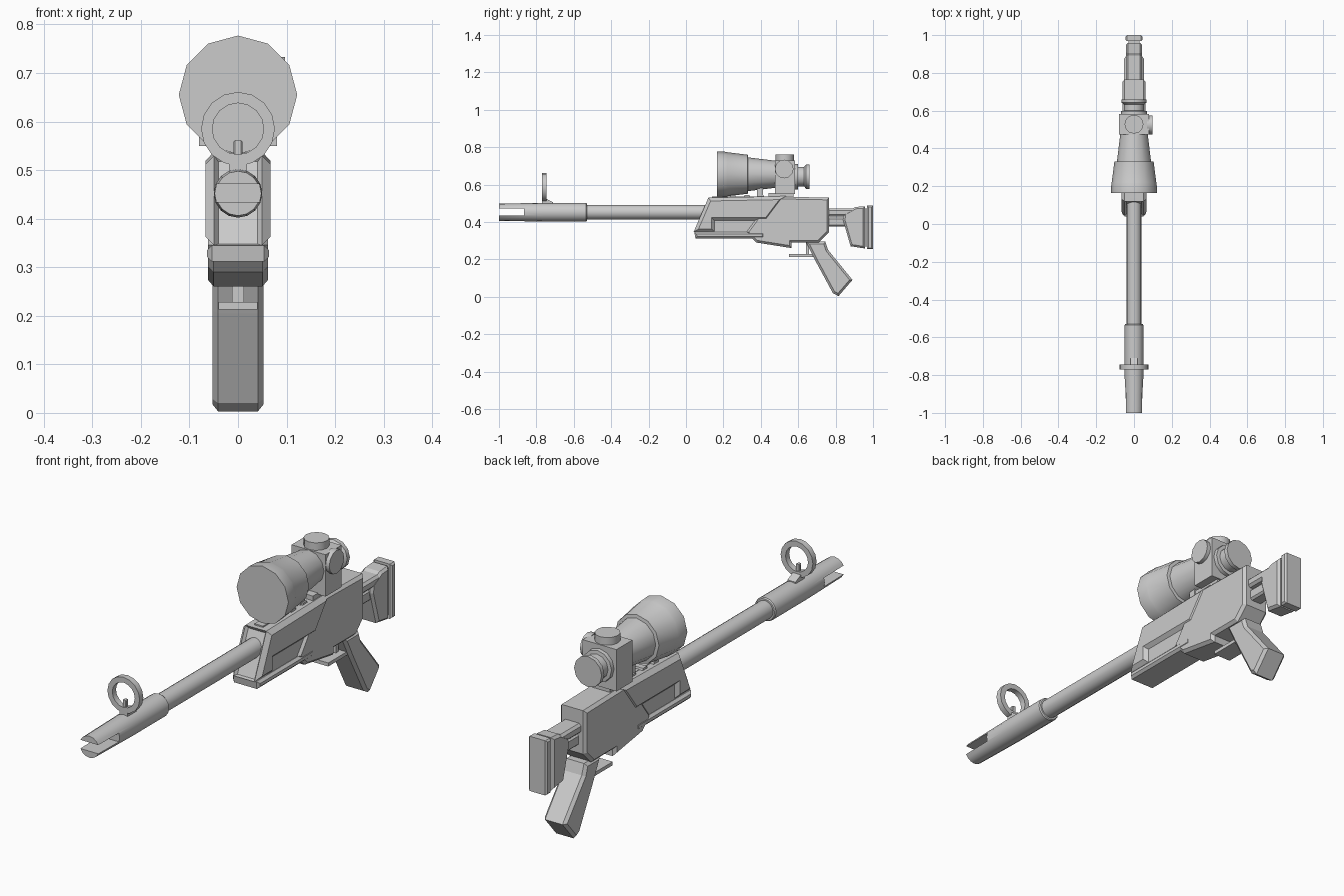
import bpy, bmesh, math
from mathutils import Vector

if "Cube" in bpy.data.objects:
    bpy.data.objects.remove(bpy.data.objects["Cube"])

grey = bpy.data.materials.new("plain_grey")
grey.diffuse_color = (0.6, 0.6, 0.6, 1)
grey.use_nodes = True
grey.node_tree.nodes["Principled BSDF"].inputs["Base Color"].default_value = grey.diffuse_color


def finish(name, bm):
    bmesh.ops.recalc_face_normals(bm, faces=bm.faces)
    me = bpy.data.meshes.new(name)
    bm.to_mesh(me)
    bm.free()
    me.materials.append(grey)
    ob = bpy.data.objects.new(name, me)
    bpy.context.collection.objects.link(ob)
    return ob


def smooth(ob):
    bpy.ops.object.select_all(action='DESELECT')
    ob.select_set(True)
    bpy.context.view_layer.objects.active = ob
    bpy.ops.object.shade_smooth_by_angle(angle=math.radians(35))
    return ob


def slab(name, profile, half, chamfer=0.0, front_recess=None):
    """Side outline (y, z) extruded across x, with chamfered outline."""
    bm = bmesh.new()
    a = [bm.verts.new((-half, y, z)) for y, z in profile]
    b = [bm.verts.new((half, y, z)) for y, z in profile]
    bm.faces.new(a)
    bm.faces.new(b[::-1])
    n = len(profile)
    for i in range(n):
        j = (i + 1) % n
        bm.faces.new((a[i], b[i], b[j], a[j]))
    bmesh.ops.recalc_face_normals(bm, faces=bm.faces)
    if chamfer:
        rim = [e for e in bm.edges
               if abs(e.verts[0].co.x - e.verts[1].co.x) < 1e-6]
        bmesh.ops.bevel(bm, geom=rim, offset=chamfer, segments=1,
                        profile=0.5, affect='EDGES')
    if front_recess:
        face = min(bm.faces, key=lambda f: f.calc_center_median().y)
        bmesh.ops.inset_region(bm, faces=[face], thickness=front_recess,
                               depth=0)
        shift = face.normal * -front_recess
        bmesh.ops.translate(bm, verts=face.verts, vec=shift)
    return finish(name, bm)


def box(name, half, y0, y1, z0, z1, chamfer=0.0):
    return slab(name, [(y0, z0), (y1, z0), (y1, z1), (y0, z1)], half, chamfer)


def lathe(name, profile, origin, axis='Y', sides=12, closed=False):
    """Turned part: profile of (distance along axis, radius)."""
    bm = bmesh.new()
    rings = []
    for d, r in profile:
        ring = []
        for i in range(sides):
            t = 2 * math.pi * i / sides
            s, c = r * math.sin(t), r * math.cos(t)
            p = {'Y': (s, d, c), 'Z': (s, c, d), 'X': (d, s, c)}[axis]
            ring.append(bm.verts.new(Vector(p) + Vector(origin)))
        rings.append(ring)
    pairs = list(zip(rings, rings[1:]))
    if closed:
        pairs.append((rings[-1], rings[0]))
    else:
        bm.faces.new(rings[0])
        bm.faces.new(rings[-1])
    for p, q in pairs:
        for i in range(sides):
            j = (i + 1) % sides
            bm.faces.new((p[i], p[j], q[j], q[i]))
    return smooth(finish(name, bm))


# Barrel and slotted muzzle
lathe("barrel", [(-0.54, 0.039), (0.2, 0.039)], (0, 0, 0.452), sides=16)
muzzle = lathe("muzzle", [(-1, 0.046), (-0.76, 0.05), (-0.535, 0.05),
                          (-0.53, 0.046)], (0, 0, 0.452), sides=16)
cutter = box("slot_cutter", 0.2, -1.1, -0.865, 0.434, 0.471)
cutter.hide_render = True
mod = muzzle.modifiers.new("slot", 'BOOLEAN')
mod.operation = 'DIFFERENCE'
mod.solver = 'EXACT'
mod.object = cutter
bpy.ops.object.select_all(action='DESELECT')
muzzle.select_set(True)
bpy.context.view_layer.objects.active = muzzle
bpy.ops.object.modifier_apply(modifier="slot")
bpy.data.objects.remove(cutter)

# Front ring sight
lathe("sight_ring", [(-0.77, 0.076), (-0.745, 0.076), (-0.745, 0.053),
                     (-0.77, 0.053)], (0, 0, 0.585), sides=16, closed=True)
slab("sight_base", [(-0.77, 0.49), (-0.71, 0.49), (-0.71, 0.505),
                    (-0.745, 0.523), (-0.77, 0.523)], 0.019)
box("sight_pin", 0.009, -0.765, -0.75, 0.52, 0.562, 0.003)

# Handguard: upper shell, recessed core and lower strip
slab("upper_shell", [(0.04, 0.345), (0.12, 0.53), (0.535, 0.538),
                     (0.435, 0.405), (0.155, 0.405), (0.155, 0.345)],
     0.067, 0.018, 0.012)
box("handguard_core", 0.052, 0.12, 0.45, 0.33, 0.45)
slab("lower_guard", [(0.05, 0.312), (0.42, 0.312), (0.42, 0.345),
                     (0.045, 0.345)], 0.064, 0.01)

# Receiver
slab("receiver", [(0.32, 0.345), (0.365, 0.405), (0.43, 0.5), (0.5, 0.535),
                  (0.765, 0.53), (0.765, 0.345), (0.71, 0.29), (0.565, 0.29),
                  (0.565, 0.26), (0.375, 0.29)], 0.062, 0.012)

# Top rail
box("rail", 0.02, 0.14, 0.5, 0.51, 0.536)
for i in range(3):
    y = 0.23 + 0.075 * i
    slab("rail_tooth_%d" % i, [(y, 0.52), (y + 0.042, 0.52),
                               (y + 0.034, 0.543), (y + 0.008, 0.543)], 0.035)

# Scope
SC = (0, 0, 0.655)
lathe("scope_bell", [(0.165, 0.122), (0.215, 0.12), (0.22, 0.118),
                     (0.33, 0.104), (0.332, 0.09), (0.49, 0.071)], SC)
box("scope_turret", 0.08, 0.475, 0.582, 0.55, 0.728)
lathe("top_knob", [(0.72, 0.05), (0.76, 0.05)], (0, 0.528, 0), 'Z')
lathe("side_knob", [(0.07, 0.05), (0.097, 0.05)], (0, 0.525, 0.683), 'X')
lathe("eyepiece", [(0.57, 0.07), (0.598, 0.068), (0.6, 0.053), (0.632, 0.053),
                   (0.642, 0.065), (0.66, 0.065)], (0, 0, 0.642))
box("scope_front_mount", 0.028, 0.38, 0.412, 0.525, 0.6)
box("scope_rear_mount", 0.045, 0.44, 0.575, 0.525, 0.556)

# Grip, trigger and guard
slab("grip", [(0.64, 0.295), (0.745, 0.295), (0.76, 0.25), (0.89, 0.09),
              (0.815, 0.003), (0.785, 0.02), (0.685, 0.205)], 0.053, 0.012)
box("trigger_guard", 0.04, 0.55, 0.69, 0.213, 0.228)
box("trigger", 0.012, 0.642, 0.658, 0.225, 0.3)

# Shoulder stock
box("upper_stock_rod", 0.042, 0.75, 0.9, 0.43, 0.472, 0.01)
box("lower_stock_rod", 0.03, 0.75, 0.9, 0.375, 0.425, 0.008)
slab("stock_body", [(0.84, 0.41), (0.845, 0.448), (0.87, 0.46), (0.905, 0.48),
                    (0.957, 0.484), (0.957, 0.258), (0.88, 0.27)],
     0.043, 0.01)
box("stock_neck", 0.03, 0.95, 0.972, 0.27, 0.472)
box("butt_pad", 0.044, 0.968, 1.0, 0.255, 0.488, 0.007)
